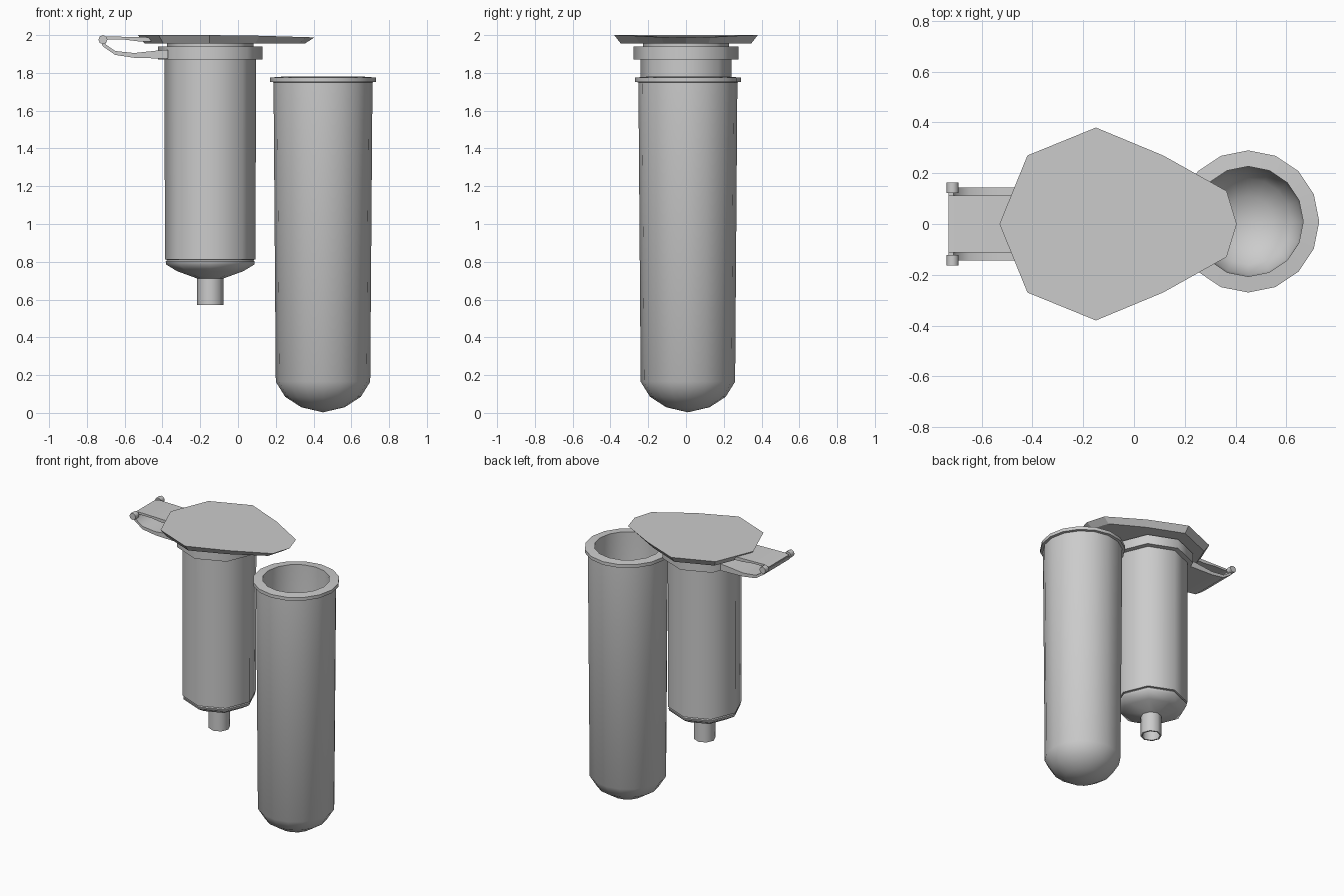
import bpy, bmesh
from math import cos, sin, tau, radians

if "Cube" in bpy.data.objects:
    bpy.data.objects.remove(bpy.data.objects["Cube"])


def finish(name, bm, smooth=True):
    bmesh.ops.recalc_face_normals(bm, faces=bm.faces)
    me = bpy.data.meshes.new(name)
    bm.to_mesh(me)
    bm.free()
    ob = bpy.data.objects.new(name, me)
    bpy.context.collection.objects.link(ob)
    if smooth:
        bpy.ops.object.select_all(action='DESELECT')
        ob.select_set(True)
        bpy.context.view_layer.objects.active = ob
        bpy.ops.object.shade_smooth_by_angle(angle=radians(50))
    return ob


def lathe(name, profile, sides, cx, cy):
    """Spin (radius, z) points; radius 0 makes a pole."""
    bm = bmesh.new()
    rings = []
    for r, z in profile:
        if r == 0:
            rings.append([bm.verts.new((cx, cy, z))] * sides)
        else:
            rings.append([bm.verts.new((cx + r * cos(tau * i / sides), cy + r * sin(tau * i / sides), z))
                          for i in range(sides)])
    for a, b in zip(rings, rings[1:]):
        for i in range(sides):
            j = (i + 1) % sides
            quad = list(dict.fromkeys((a[i], a[j], b[j], b[i])))
            if len(quad) > 2:
                bm.faces.new(quad)
    return finish(name, bm)


def strap(name, outline, half_width):
    """Extrude an (x, z) outline across y."""
    bm = bmesh.new()
    a, b = [[bm.verts.new((x, y, z)) for x, z in outline] for y in (-half_width, half_width)]
    bm.faces.new(a)
    bm.faces.new(b)
    n = len(a)
    for i in range(n):
        j = (i + 1) % n
        bm.faces.new((a[i], a[j], b[j], b[i]))
    return finish(name, bm)


# Collection tube: round-bottomed, hollow, with a rim
lathe("collection_tube", [
    (0, 0.05), (0.1, 0.075), (0.17, 0.125), (0.21, 0.2), (0.217, 1.78),
    (0.28, 1.775), (0.28, 1.752), (0.262, 1.75), (0.25, 0.165),
    (0.2, 0.085), (0.115, 0.03), (0, 0.003)], 16, 0.45, 0.01)

# Spin column: collar, body, sloped base and open nozzle
CX = -0.147
lathe("spin_column", [
    (0, 1.935), (0.2, 1.935), (0.2, 1.94), (0.277, 1.94), (0.277, 1.872),
    (0.242, 1.87), (0.24, 0.812), (0.228, 0.81), (0.236, 0.802), (0.233, 0.785),
    (0.175, 0.75), (0.07, 0.712), (0.07, 0.57), (0.06, 0.57), (0.06, 0.72), (0, 0.72)],
    8, CX, 0)

# Lid plug between the collar and the lid
lathe("lid_plug", [(0, 1.932), (0.228, 1.932), (0.228, 1.965), (0, 1.965)], 8, CX, 0)

# Lid: octagon drawn out to a thumb tab, narrower underneath
half = [(-0.42, 0.27), (-0.15, 0.38), (0.115, 0.27), (0.365, 0.13)]
outline = [(-0.53, 0)] + half + [(0.405, 0)] + [(x, -y) for x, y in reversed(half)]
bm = bmesh.new()
top = [bm.verts.new((x, y, 2.0 - max(0, x) * 0.03)) for x, y in outline]
low = [bm.verts.new((CX + (x - CX) * 0.91, y * 0.91, 1.956)) for x, y in outline]
bm.faces.new(top)
bm.faces.new(low)
for i in range(len(top)):
    j = (i + 1) % len(top)
    bm.faces.new((top[i], top[j], low[j], low[i]))
finish("lid", bm, smooth=False)

# Hinge straps: upper one to the lid, lower one to the collar
strap("upper_strap", [(-0.73, 1.985), (-0.70, 1.993), (-0.45, 1.988), (-0.45, 1.965),
                      (-0.52, 1.966), (-0.60, 1.976), (-0.70, 1.977), (-0.725, 1.965)], 0.113)
strap("lower_strap", [(-0.73, 1.975), (-0.715, 1.94), (-0.65, 1.895), (-0.55, 1.88),
                      (-0.37, 1.875), (-0.37, 1.922), (-0.43, 1.918), (-0.55, 1.905),
                      (-0.65, 1.916), (-0.70, 1.95), (-0.712, 1.98)], 0.143)

# Hinge pins on both sides
for side, y in (("front", -0.143), ("back", 0.143)):
    bpy.ops.mesh.primitive_cylinder_add(vertices=8, radius=0.024, depth=0.04,
                                        location=(-0.715, y, 1.976), rotation=(radians(90), 0, 0))
    bpy.context.object.name = "hinge_pin_" + side
    bpy.ops.object.shade_smooth_by_angle(angle=radians(50))
